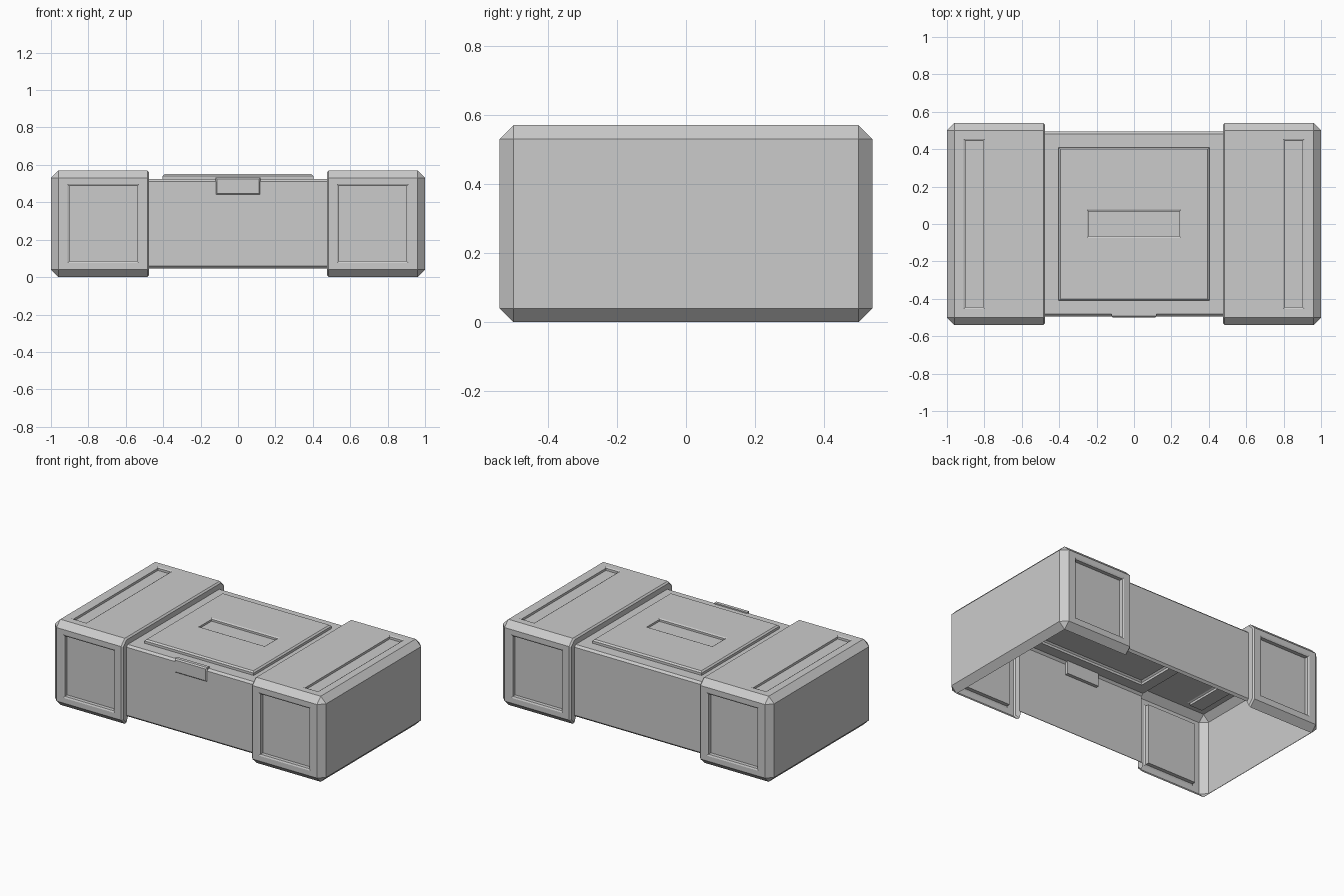
import bpy, bmesh

if "Cube" in bpy.data.objects:
    bpy.data.objects.remove(bpy.data.objects["Cube"])


def octagon(x, inset=0.0):
    # Chamfered cross-section, open along the bottom
    c = 0.04 - inset * 0.586
    y, z0, z1 = 0.54 - inset, inset, 0.57 - inset
    half = [(y - c, z0), (y, z0 + c), (y, z1 - c), (y - c, z1)]
    return [(x, -a, b) for a, b in half] + [(x, a, b) for a, b in reversed(half)]


def add_face(bm, pts):
    pts = list(dict.fromkeys(pts))
    if len(pts) > 2:
        bm.faces.new([bm.verts.new(p) for p in pts])


def loft(bm, a, b, skip=()):
    for i in range(len(a) - 1):
        if i not in skip:
            add_face(bm, [a[i], a[i + 1], b[i + 1], b[i]])


def nested(bm, rects, place):
    # Concentric rectangles (u0, u1, v0, v1, height), joined and capped
    loops = [[place(u, v, h) for u, v in ((a, c), (b, c), (b, d), (a, d))]
             for a, b, c, d, h in rects]
    for p, q in zip(loops, loops[1:]):
        loft(bm, p + p[:1], q + q[:1])
    add_face(bm, loops[-1])


def recess(u0, u1, v0, v1, h, depth, lip=0.01):
    return [(u0, u1, v0, v1, h),
            (u0 + lip, u1 - lip, v0 + lip, v1 - lip, h - lip * 0.5),
            (u0 + lip, u1 - lip, v0 + lip, v1 - lip, h - depth)]


def finish(bm, name):
    bmesh.ops.remove_doubles(bm, verts=bm.verts, dist=0.0005)
    bmesh.ops.recalc_face_normals(bm, faces=bm.faces)
    me = bpy.data.meshes.new(name)
    bm.to_mesh(me)
    bm.free()
    ob = bpy.data.objects.new(name, me)
    bpy.context.collection.objects.link(ob)
    return ob


def on_top(u, v, h):
    return (u, v, h)


# End caps: chamfered shell with recessed panels, mirrored to the other end
bm = bmesh.new()
rim, outer = octagon(0.485), octagon(0.96)
loft(bm, octagon(0.475, 0.045), octagon(0.475, 0.01))
loft(bm, octagon(0.475, 0.01), rim)
loft(bm, rim, outer, skip=(1, 3, 5))
end = [(1.0, s * 0.5, z) for s, z in
       ((-1, 0.04), (-1, 0.04), (-1, 0.53), (-1, 0.53),
        (1, 0.53), (1, 0.53), (1, 0.04), (1, 0.04))]
loft(bm, outer + outer[:1], end + end[:1])
add_face(bm, end)
for s in (-1, 1):
    nested(bm, [(0.485, 0.96, 0.04, 0.53, 0.54)] + recess(0.53, 0.912, 0.075, 0.497, 0.54, 0.03),
           lambda u, v, h, s=s: (u, s * h, v))
nested(bm, [(0.485, 0.96, -0.5, 0.5, 0.57)] + recess(0.797, 0.912, -0.455, 0.455, 0.57, 0.02), on_top)
caps = finish(bm, "end_caps")
caps.modifiers.new("mirror", 'MIRROR').use_axis[0] = True

# Middle body with raised lid panel and handle slot
bm = bmesh.new()
left, right = octagon(-0.475, 0.045), octagon(0.475, 0.045)
loft(bm, left, right, skip=(3,))
edge = right[4][1]
nested(bm, [(-0.475, 0.475, -edge, edge, 0.525),
            (-0.403, 0.403, -0.41, 0.41, 0.525),
            (-0.403, 0.403, -0.41, 0.41, 0.541),
            (-0.393, 0.393, -0.40, 0.40, 0.55)]
       + recess(-0.252, 0.252, -0.075, 0.078, 0.55, 0.018), on_top)
finish(bm, "body")

# Latch plate over the front top edge
bm = bmesh.new()
bmesh.ops.create_cube(bm, size=1)
for v in bm.verts:
    v.co = (v.co.x * 0.24, -0.486 + v.co.y * 0.03, 0.486 + v.co.z * 0.094)
front = [e for e in bm.edges if all(v.co.y < -0.49 for v in e.verts)]
bmesh.ops.bevel(bm, geom=front, offset=0.008, segments=1, affect='EDGES')
finish(bm, "latch")
